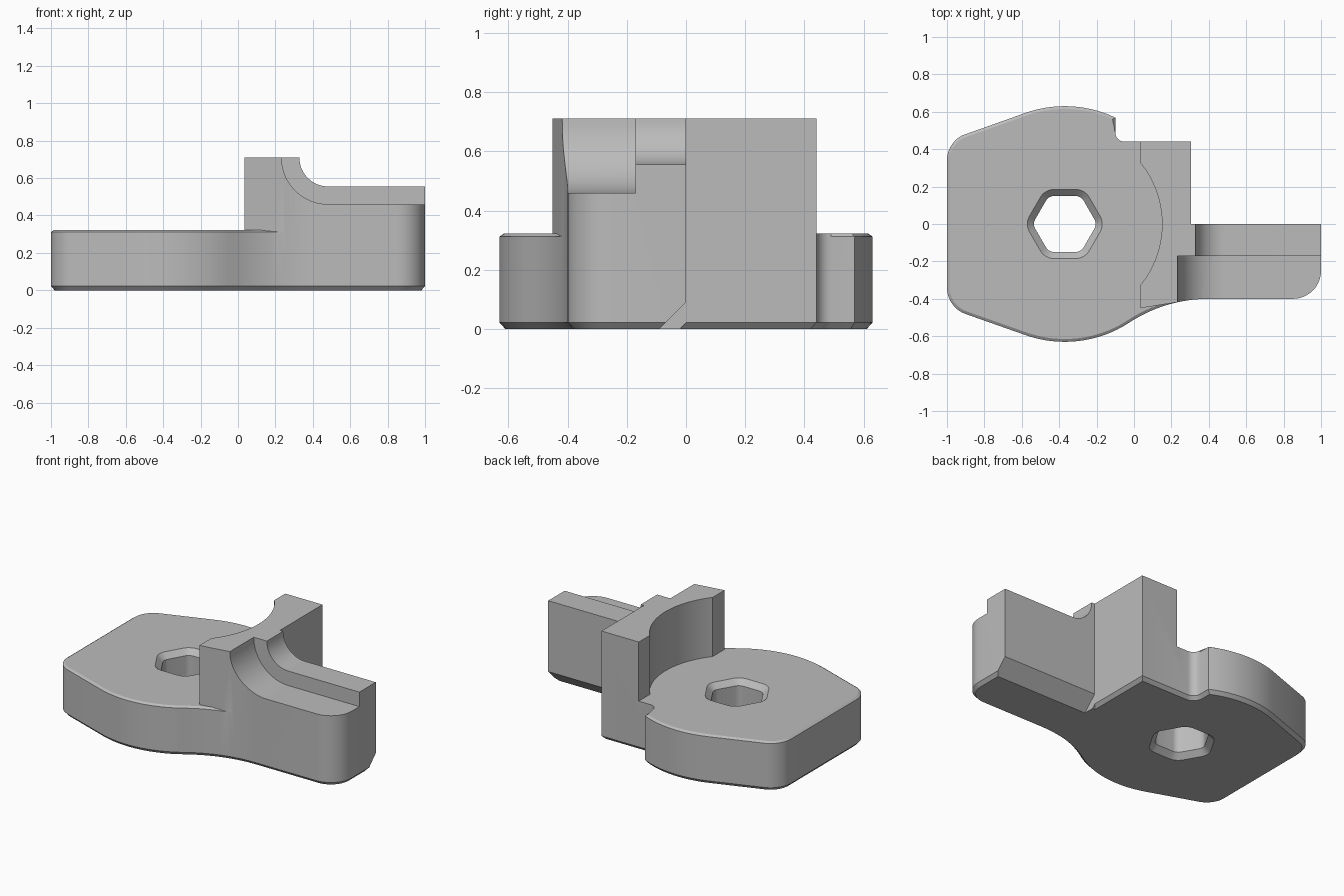
import bpy
import bmesh
from math import radians, cos, sin, hypot
from mathutils import Vector

cube = bpy.data.objects.get("Cube")
if cube:
    bpy.data.objects.remove(cube, do_unlink=True)

grey = bpy.data.materials.new("plain grey")
grey.use_nodes = True
COLOUR = (0.5, 0.5, 0.5, 1)
grey.diffuse_color = COLOUR
grey.node_tree.nodes["Principled BSDF"].inputs["Base Color"].default_value = COLOUR

PLATE_X, PLATE_R = -0.37, 0.63
PLATE_TOP, TOP = 0.322, 0.71


def arc(cx, cy, r, a0, a1, n=10):
    angles = [radians(a0 + (a1 - a0) * i / n) for i in range(n + 1)]
    return [(cx + r * cos(a), cy + r * sin(a)) for a in angles]


def inset(points, d, rule=lambda p: True):
    """Move a counter-clockwise outline inwards by d with mitred corners."""
    out = []
    for i, p in enumerate(points):
        here = Vector(p)
        e1 = (here - Vector(points[i - 1])).normalized()
        e2 = (Vector(points[(i + 1) % len(points)]) - here).normalized()
        n1, n2 = Vector((-e1.y, e1.x)), Vector((-e2.y, e2.x))
        step = (n1 + n2) / (1 + n1.dot(n2))
        out.append(tuple(here + step * d) if rule(p) else tuple(p))
    return out


def loft(name, layers, place=lambda x, y, z: (x, y, z)):
    """Solid through matching outlines, given as (height, outline)."""
    bm = bmesh.new()
    rings = [[bm.verts.new(place(x, y, z)) for x, y in pts] for z, pts in layers]
    n = len(rings[0])
    for low, high in zip(rings, rings[1:]):
        for i in range(n):
            j = (i + 1) % n
            bm.faces.new((low[i], low[j], high[j], high[i]))
    bm.faces.new(rings[0][::-1])
    bm.faces.new(rings[-1])
    bmesh.ops.recalc_face_normals(bm, faces=bm.faces)
    mesh = bpy.data.meshes.new(name)
    bm.to_mesh(mesh)
    bm.free()
    mesh.materials.append(grey)
    obj = bpy.data.objects.new(name, mesh)
    bpy.context.collection.objects.link(obj)
    return obj


def combine(target, tool, operation):
    mod = target.modifiers.new("boolean", "BOOLEAN")
    mod.operation, mod.object, mod.solver = operation, tool, "EXACT"
    bpy.context.view_layer.objects.active = target
    bpy.ops.object.modifier_apply(modifier=mod.name)
    bpy.data.objects.remove(tool, do_unlink=True)


# Base: rounded plate, neck and arm in one outline
arm_end = arc(0.85, -0.25, 0.15, 270, 360) + [(1, 0)]
outline = (
    [(0.305, 0), (0.305, 0.44)]
    + arc(-0.05, 0.49, 0.05, 270, 180, 6)
    + arc(PLATE_X, 0, PLATE_R, 64.6, 109.5, 14)
    + arc(-0.85, 0.34, 0.15, 109.5, 180)[1:]
    + arc(-0.85, -0.34, 0.15, 180, 250.5)
    + arc(PLATE_X, 0, PLATE_R, 250.5, 303.3, 16)
    + arc(0.4, -1.174, 0.774, 123.3, 90, 14)[1:]
    + arm_end
)


def on_plate_rim(p):
    return p[0] < 0.24 and hypot(p[0] - PLATE_X, p[1]) > 0.6


body = loft("clamp_body", [
    (0, inset(outline, 0.02)),
    (0.022, outline),
    (0.312, outline),
    (PLATE_TOP, inset(outline, 0.015, on_plate_rim)),
])

# Raised block and arm, hollowed beside the plate
block_outline = (
    [(0.305, 0), (0.305, 0.44), (0.035, 0.44), (0.035, -0.45), (0.14, -0.433)]
    + arc(0.4, -1.174, 0.774, 102, 90, 5)
    + arm_end
)
block = loft("raised_block", [(0.15, block_outline), (TOP, block_outline)])
recess = arc(PLATE_X, 0, 0.52, 0, 360, 96)[:-1]
combine(block, loft("recess_cutter", [(0.1, recess), (1, recess)]), "DIFFERENCE")

# Two stepped channels with a concave run-out on top of the arm
for radius, y0, y1 in ((0.155, -0.17, 0.1), (0.25, -0.8, -0.17)):
    cx = 0.483
    profile = arc(cx, TOP, radius, 180, 270, 16)
    profile += [(1.2, TOP - radius), (1.2, 0.9), (cx - radius, 0.9)]
    cutter = loft("channel_cutter", [(y0, profile), (y1, profile)],
                  lambda x, z, y: (x, y, z))
    combine(block, cutter, "DIFFERENCE")
combine(body, block, "UNION")

# Hexagonal hole, countersunk at both ends
hexagon = []
for k in range(6):
    a = radians(60 * k)
    hexagon += arc(PLATE_X + 0.115 * cos(a), 0.115 * sin(a), 0.05,
                   60 * k - 30, 60 * k + 30, 6)
hole = loft("hole_cutter", [
    (z, inset(hexagon, d)) for z, d in
    ((-0.05, -0.085), (0.035, 0), (0.287, 0), (0.372, -0.085))
])
combine(body, hole, "DIFFERENCE")

# Wide bevel under the back edge of the arm
wedge = [(-0.14, -0.05), (0.05, -0.05), (0.05, 0.14)]
cutter = loft("bevel_cutter", [(0.305, wedge), (1.2, wedge)],
              lambda y, z, x: (x, y, z))
combine(body, cutter, "DIFFERENCE")

# Tidy seams and shade curved walls smooth
bm = bmesh.new()
bm.from_mesh(body.data)
bmesh.ops.remove_doubles(bm, verts=bm.verts, dist=0.0005)
bmesh.ops.dissolve_limit(bm, angle_limit=radians(0.5), verts=bm.verts, edges=bm.edges)
bm.to_mesh(body.data)
bm.free()
body.select_set(True)
bpy.context.view_layer.objects.active = body
bpy.ops.object.shade_smooth_by_angle(angle=radians(25))
